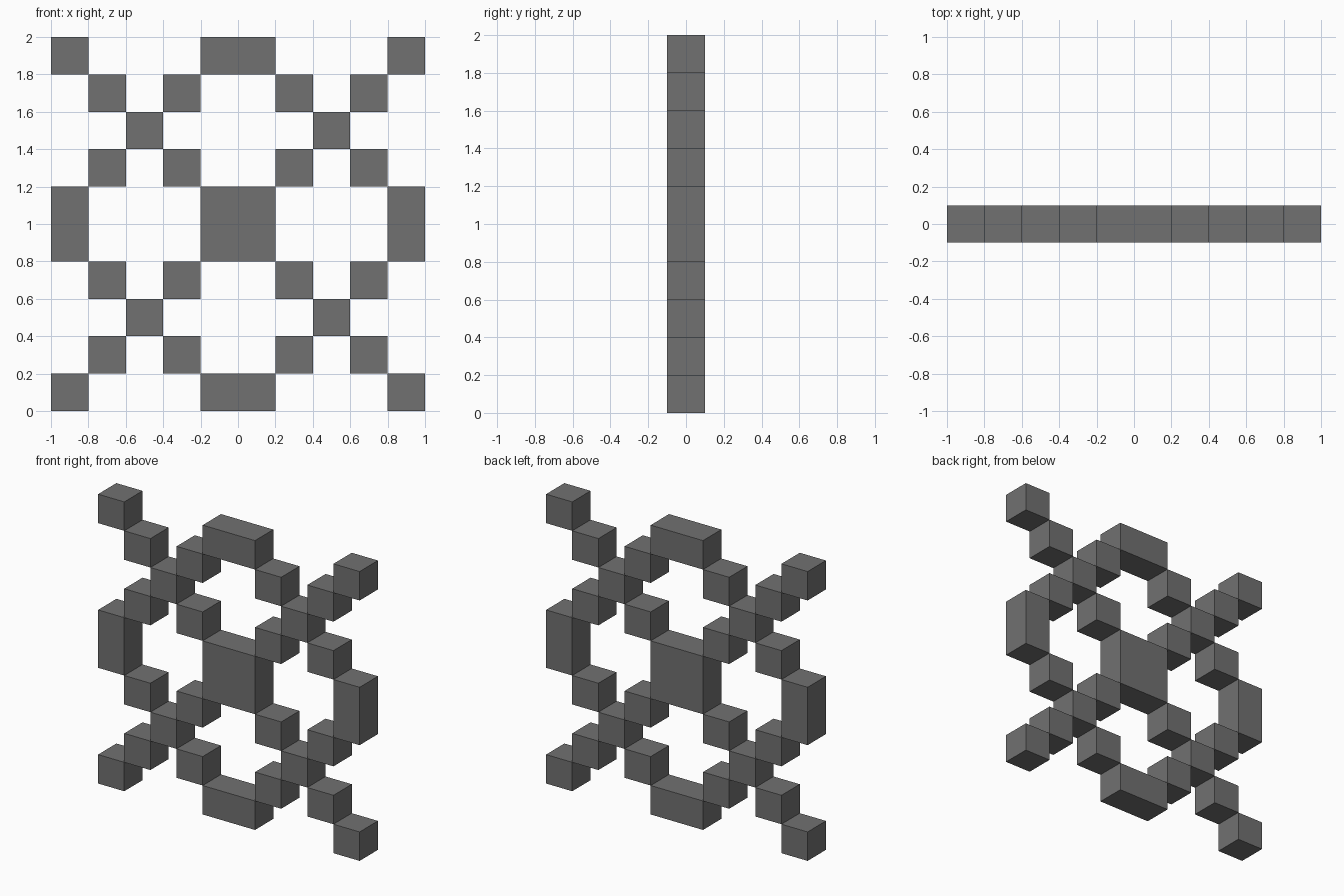
import bpy

cube = bpy.data.objects.get("Cube")
if cube:
    bpy.data.objects.remove(cube, do_unlink=True)

U = 0.2  # lattice cell size and thickness

# Single flat grey
grey = bpy.data.materials.new("dark_grey")
grey.use_nodes = True
colour = (0.165, 0.165, 0.165, 1)
grey.diffuse_color = colour
grey.node_tree.nodes["Principled BSDF"].inputs["Base Color"].default_value = colour


def block(name, x, z, width=U, height=U):
    """Box centred on (x, z), one cell deep."""
    bpy.ops.mesh.primitive_cube_add(size=1, location=(x, 0, z))
    ob = bpy.context.object
    ob.name = name
    ob.scale = (width, U, height)
    bpy.ops.object.transform_apply(location=False, rotation=False, scale=True)
    ob.data.materials.append(grey)


# Central square where the four crosses meet
block("centre_block", 0, 1, 2 * U, 2 * U)

# Double-length blocks where neighbouring crosses touch
for side, s in (("left", 1), ("right", -1)):
    block(f"{side}_edge_block", s * 0.9, 1, U, 2 * U)
for level, s in (("top", 1), ("bottom", -1)):
    block(f"{level}_edge_block", 0, 1 + s * 0.9, 2 * U, U)

# Four crosses: a hub, four diagonal arm cubes and an outer corner tip
for side, sx in (("left", 1), ("right", -1)):
    for level, sz in (("top", 1), ("bottom", -1)):
        name = f"{level}_{side}"
        cx, cz = sx * 0.5, 1 + sz * 0.5
        block(f"{name}_hub", cx, cz)
        for dx in (-U, U):
            for dz in (-U, U):
                block(f"{name}_arm", cx + dx, cz + dz)
        block(f"{name}_corner", sx * 0.9, 1 + sz * 0.9)
